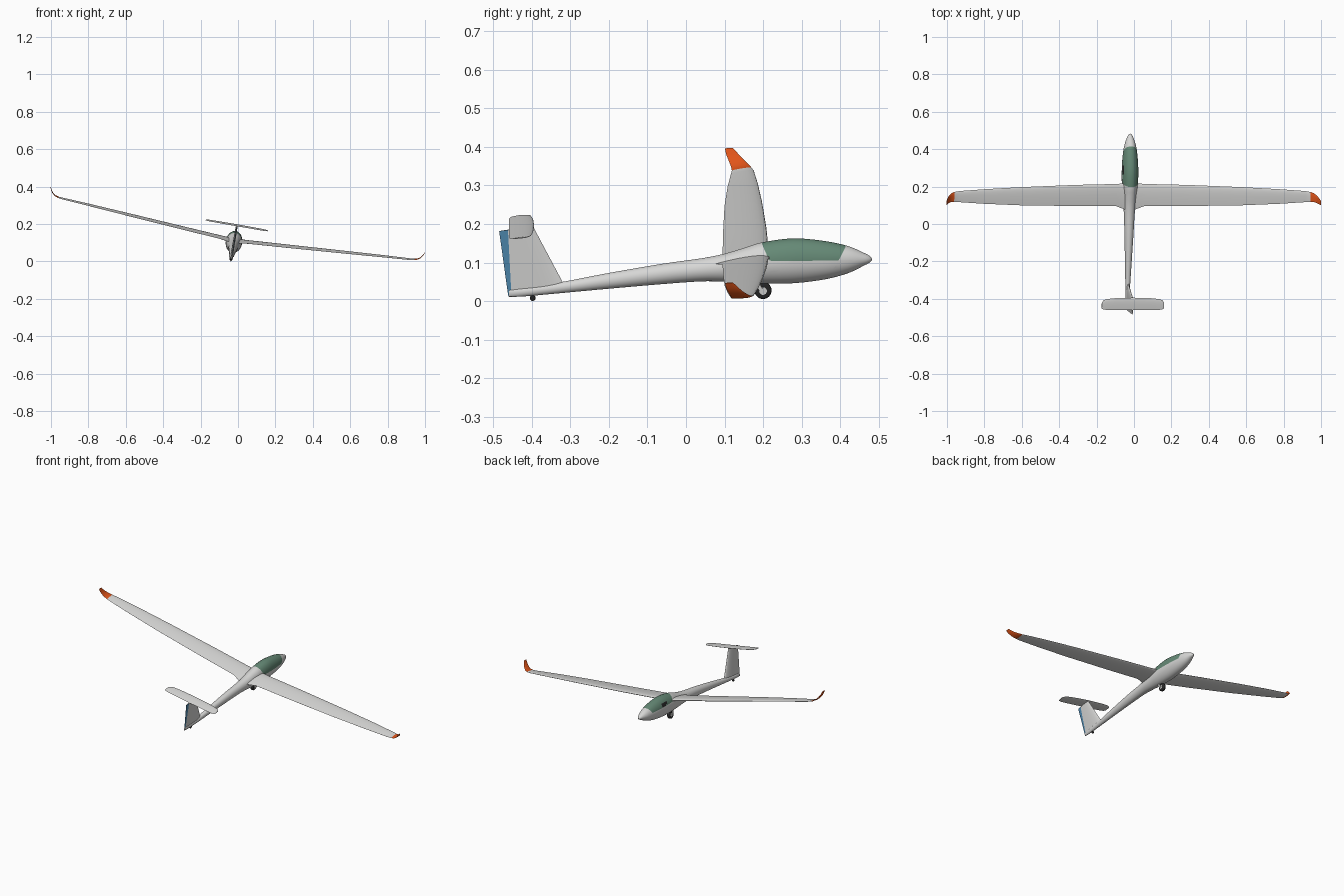
import bpy, bmesh, math
from mathutils import Vector, Matrix

if "Cube" in bpy.data.objects:
    bpy.data.objects.remove(bpy.data.objects["Cube"])

# Whole aircraft leans on its right wing tip
LEAN = Matrix.Translation((-0.022, 0, 0.1)) @ Matrix.Rotation(math.radians(9.9), 4, 'Y')
C = math.cos(math.radians(9.9))


def material(name, rgb):
    m = bpy.data.materials.new(name)
    m.diffuse_color = (*rgb, 1)
    m.use_nodes = True
    m.node_tree.nodes["Principled BSDF"].inputs["Base Color"].default_value = m.diffuse_color
    return m


WHITE = material("gelcoat_white", (0.68, 0.68, 0.67))
GREEN = material("canopy_green", (0.13, 0.25, 0.18))
ORANGE = material("tip_orange", (0.75, 0.09, 0.01))
BLACK = material("tyre_black", (0.02, 0.02, 0.02))
BLUE = material("rudder_blue", (0.08, 0.26, 0.45))


def finish(name, bm, mats, mirror=False, angle=40):
    bmesh.ops.recalc_face_normals(bm, faces=bm.faces)
    me = bpy.data.meshes.new(name)
    bm.to_mesh(me)
    bm.free()
    ob = bpy.data.objects.new(name, me)
    bpy.context.collection.objects.link(ob)
    for m in mats:
        me.materials.append(m)
    ob.matrix_world = LEAN
    if mirror:
        ob.modifiers.new("mirror", 'MIRROR').use_clip = False
    bpy.ops.object.select_all(action='DESELECT')
    ob.select_set(True)
    bpy.context.view_layer.objects.active = ob
    bpy.ops.object.shade_smooth_by_angle(angle=math.radians(angle))
    return ob


def skin(rings):
    """Join closed rings of points into a capped tube."""
    bm = bmesh.new()
    vs = [[bm.verts.new(p) for p in r] for r in rings]
    n = len(vs[0])
    for a, b in zip(vs, vs[1:]):
        for i in range(n):
            bm.faces.new((a[i], a[(i + 1) % n], b[(i + 1) % n], b[i]))
    bm.faces.new(vs[0])
    bm.faces.new(vs[-1])
    return bm


def airfoil(le, te, normal, thick, n=12):
    """Streamlined ring from leading to trailing edge."""
    le, te, normal = Vector(le), Vector(te), Vector(normal).normalized()
    xs = [(1 - math.cos(math.pi * i / n)) / 2 for i in range(n + 1)]

    def half(x):
        return thick * 5 * (0.2969 * x ** 0.5 - 0.126 * x - 0.3516 * x * x
                            + 0.2843 * x ** 3 - 0.1015 * x ** 4)
    up = [le.lerp(te, x) + normal * half(x) for x in xs]
    low = [le.lerp(te, x) - normal * half(x) for x in xs[-1:0:-1]]
    return up + low


def cut(bm, co, no):
    bmesh.ops.bisect_plane(bm, geom=bm.verts[:] + bm.edges[:] + bm.faces[:],
                           plane_co=co, plane_no=no, dist=1e-6)


def catmull(p, steps):
    out = []
    for i in range(len(p) - 1):
        a, b, c, d = p[max(i - 1, 0)], p[i], p[i + 1], p[min(i + 2, len(p) - 1)]
        for k in range(steps):
            t = k / steps
            out.append(0.5 * (2 * b + (c - a) * t + (2 * a - 5 * b + 4 * c - d) * t * t
                              + (3 * b - a - 3 * c + d) * t ** 3))
    return out + [p[-1]]


# Fuselage: y, top, bottom, half width
stations = [(.483, .109, .107, .001), (.477, .117, .100, .009), (.46, .126, .091, .018),
            (.42, .143, .072, .031), (.36, .156, .056, .040), (.28, .163, .046, .044),
            (.20, .153, .045, .042), (.15, .138, .047, .037), (.10, .123, .050, .033),
            (.04, .111, .051, .028), (-.06, .097, .044, .024), (-.20, .073, .032, .018),
            (-.32, .050, .021, .013), (-.42, .035, .012, .008), (-.46, .028, .011, .003)]
rings = []
for y, top, bot, hw in catmull([Vector(s) for s in stations], 5):
    mid, h = ((top + bot) / 2 - 0.1) / C, (top - bot) / 2
    rings.append([(hw * math.cos(a), y, mid + h * math.sin(a))
                  for a in (2 * math.pi * i / 48 for i in range(48))])
bm = skin(rings)

# Canopy is cut into the fuselage skin
planes = [(Vector((0, 0, .012)), Vector((0, 0, 1))),
          (Vector((0, .217, .012)), Vector((0, .04, .02))),
          (Vector((0, .395, .010)), Vector((0, -.035, .02)))]
for co, no in planes:
    cut(bm, co, no)
for f in bm.faces:
    c = f.calc_center_median()
    if all((c - co).dot(no) > 0 for co, no in planes):
        f.material_index = 1
        # Small sliding window on the left side
        if c.x < -.025 and .265 < c.y < .305 and .016 < c.z < .036:
            f.material_index = 2
finish("fuselage", bm, [WHITE, GREEN, BLACK])

# Wings with upturned tips: span, height, leading y, trailing y, thickness, tilt of span
PITCH = math.tan(math.radians(7))
wing = [(.015, .008, .222, .070, .022, 4), (.040, .011, .217, .082, .018, 4),
        (.075, .015, .214, .095, .015, 4), (.30, .030, .209, .096, .0135, 4),
        (.60, .051, .197, .100, .011, 4), (.80, .065, .186, .108, .009, 4),
        (.94, .074, .176, .117, .007, 6), (.967, .077, .171, .119, .006, 15),
        (.985, .083, .164, .117, .005, 30), (1.0, .095, .150, .111, .004, 50),
        (1.010, .110, .135, .104, .003, 62), (1.016, .124, .122, .101, .002, 68)]
rings = []
for u, w, le, te, th, tilt in wing:
    d = (le - te) / 2 * PITCH * math.cos(math.radians(tilt))
    t = math.radians(tilt)
    rings.append(airfoil((u, le, w + d), (u, te, w - d), (-math.sin(t), 0, math.cos(t)), th))
bm = skin(rings)
for f in bm.faces:
    if f.calc_center_median().x > .967:
        f.material_index = 1
finish("wings", bm, [WHITE, ORANGE], mirror=True)

# Tailplane on top of the fin
tail = [(0, -.394, -.460, .008), (.10, -.397, -.460, .007), (.145, -.402, -.459, .006),
        (.160, -.408, -.457, .005), (.169, -.420, -.452, .003)]
rings = []
for u, le, te, th in tail:
    d = (le - te) / 2 * PITCH
    rings.append(airfoil((u, le, .0935 + d), (u, te, .0935 - d), (0, 0, 1), th))
bm = skin(rings)
bmesh.ops.delete(bm, geom=[f for f in bm.faces if f.calc_center_median().x < 1e-5],
                 context='FACES_ONLY')
finish("tailplane", bm, [WHITE], mirror=True)

# Fin and rudder
rings = [airfoil((0, -.300, -.064), (0, -.461, -.090), (1, 0, 0), .015),
         airfoil((0, -.320, -.052), (0, -.464, -.070), (1, 0, 0), .014),
         airfoil((0, -.397, .095), (0, -.485, .083), (1, 0, 0), .010)]
bm = skin(rings)
co, no = Vector((0, -.453, -.09)), Vector((0, -.175, -.009))
cut(bm, co, no)
bm.normal_update()
bmesh.ops.recalc_face_normals(bm, faces=bm.faces)
for f in bm.faces:
    if (f.calc_center_median() - co).dot(no) > 0 and f.normal.x > .02:
        f.material_index = 1
finish("fin_and_rudder", bm, [WHITE, BLUE])


# Wheels
def disc(name, y, z, r, width, mat, bevel=0.0):
    bm = bmesh.new()
    bmesh.ops.create_cone(bm, cap_ends=True, segments=32, radius1=r, radius2=r, depth=width,
                          matrix=Matrix.Translation((0, y, z)) @ Matrix.Rotation(math.pi / 2, 4, 'Y'))
    if bevel:
        rim = [e for e in bm.edges if abs(e.verts[0].co.x - e.verts[1].co.x) < 1e-6]
        bmesh.ops.bevel(bm, geom=rim, offset=bevel, segments=3, affect='EDGES', profile=.5)
    finish(name, bm, [mat])


disc("main_wheel", .20, -.0735, .022, .017, BLACK, .005)
disc("main_wheel_hub", .20, -.0735, .010, .019, WHITE)
disc("tail_wheel", -.398, -.0935, .0075, .006, BLACK, .002)

# Landing gear legs either side of the wheel
bm = bmesh.new()
bmesh.ops.create_cube(bm, size=1, matrix=Matrix.Translation((.011, .188, -.058))
                      @ Matrix.Rotation(.5, 4, 'X') @ Matrix.Diagonal((.003, .010, .036, 1)))
finish("gear_legs", bm, [WHITE], mirror=True)
